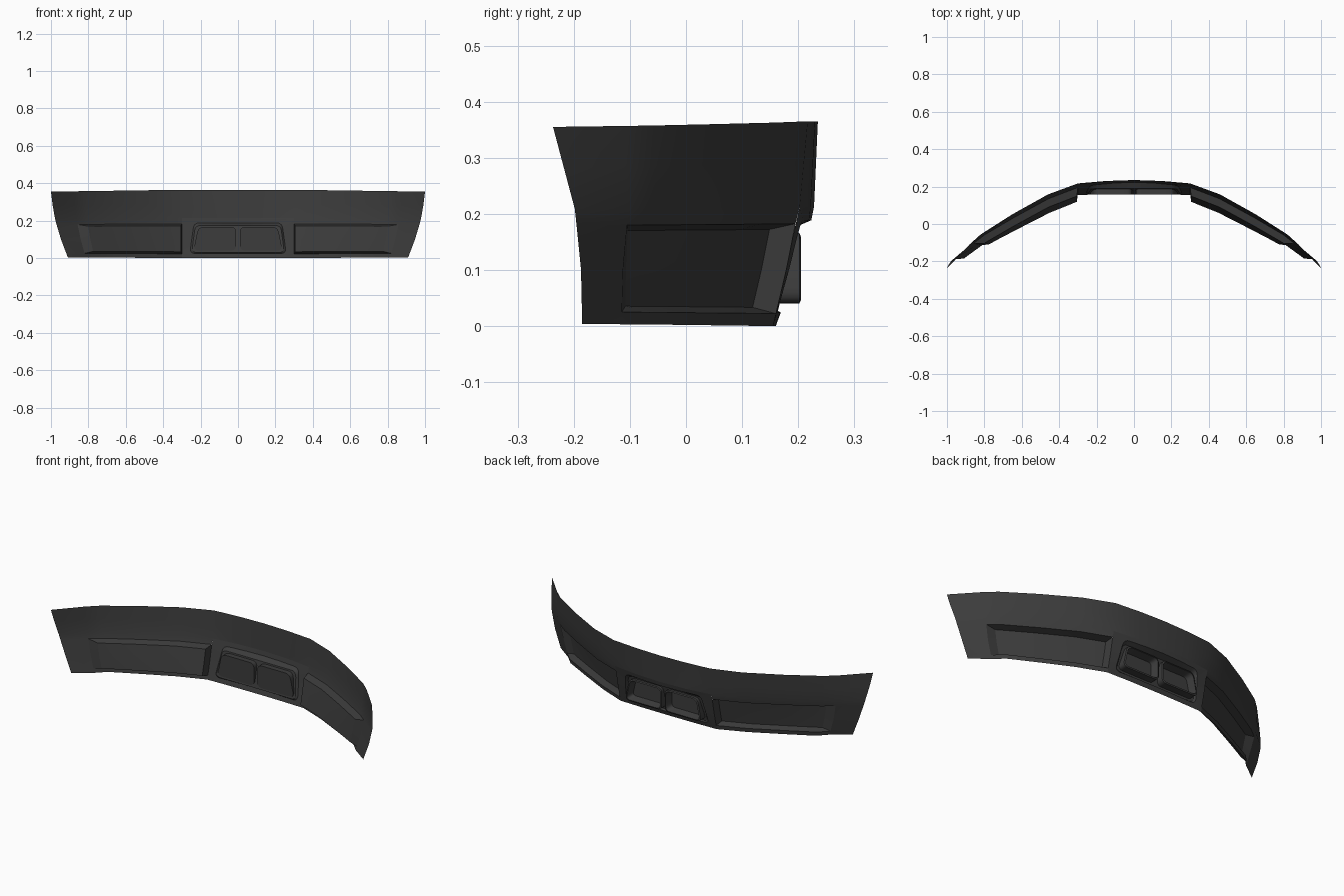
import bpy, bmesh
from mathutils import Vector

if "Cube" in bpy.data.objects:
    bpy.data.objects.remove(bpy.data.objects["Cube"])

# Stations from centre to tip, with depth (y) at top, crease and bottom heights
U = [0, .15, .3, .46, .65, .82, .88, 1]
Y_TOP = [.235, .230, .217, .158, .052, -.056, -.110, -.237]
Y_MID = [.222, .216, .195, .135, .035, -.060, -.105, -.195]
Y_LOW = [.160, .159, .155, .095, .010, -.065, -.115, -.185]
ROWS = [0, .022, .1, .18, .21, .285, .36]


def lerp(x, xs, ys):
    for i in range(len(xs) - 1):
        if x <= xs[i + 1]:
            t = (x - xs[i]) / (xs[i + 1] - xs[i])
            return ys[i] + t * (ys[i + 1] - ys[i])
    return ys[-1]


def skin(u, z):
    """Point on the bumper surface at station u and height z."""
    a = abs(u)
    width = lerp(z, [0, .1, .18, .21, .285, .36], [.91, .947, .97, .978, .991, 1])
    x = u * (1 - (1 - width) * max(0, (a - .3) / .7))
    top, mid, low = (lerp(a, U, c) for c in (Y_TOP, Y_MID, Y_LOW))
    y = lerp(z, [0, .1, .18, .21, .36],
             [low, low + (mid - low) * (.6 - .55 * max(0, a - .3)), mid,
              mid + (top - mid) * .17 + .004, top])
    tip = max(0, a - .3) / .7
    return Vector((x, y, z + lerp(z, [0, .36], [.004 * tip, .005 - .01 * tip])))


def finish(bm, name, angle=30):
    bmesh.ops.remove_doubles(bm, verts=bm.verts, dist=.0002)
    bmesh.ops.recalc_face_normals(bm, faces=bm.faces)
    if sum(f.normal.y * f.calc_area() for f in bm.faces) < 0:
        bmesh.ops.reverse_faces(bm, faces=bm.faces)
    me = bpy.data.meshes.new(name)
    bm.to_mesh(me)
    bm.free()
    ob = bpy.data.objects.new(name, me)
    bpy.context.collection.objects.link(ob)
    bpy.ops.object.select_all(action='DESELECT')
    ob.select_set(True)
    bpy.context.view_layer.objects.active = ob
    bpy.ops.object.shade_smooth_by_angle(angle=angle * 3.14159 / 180)
    return ob


def quad(bm, pts):
    bm.faces.new([bm.verts.new(p) for p in pts])


def ring(corners, radii, arc=5, k=3):
    """Polygon in x/z with rounded corners and evenly divided edges."""
    c = [Vector(p) for p in corners]
    arcs = []
    for i, p in enumerate(c):
        a = p + (c[i - 1] - p).normalized() * radii[i]
        b = p + (c[(i + 1) % 4] - p).normalized() * radii[i]
        ts = [j / arc for j in range(arc + 1)]
        arcs.append([a * (1 - t) ** 2 + p * 2 * t * (1 - t) + b * t * t for t in ts])
    out = []
    for i, a in enumerate(arcs):
        n = arcs[(i + 1) % 4][0]
        out += a + [a[-1].lerp(n, j / (k + 1)) for j in range(1, k + 1)]
    return out


def strip(bm, r0, r1):
    """Joins two rings of equal count."""
    a = [bm.verts.new(p) for p in r0]
    b = [bm.verts.new(p) for p in r1]
    n = len(a)
    for i in range(n):
        j = (i + 1) % n
        bm.faces.new((a[i], a[j], b[j], b[i]))
    bmesh.ops.remove_doubles(bm, verts=bm.verts, dist=.0002)


def trapezoid(top, bottom, z0, z1):
    return [(-bottom, z0), (bottom, z0), (top, z1), (-top, z1)]


# Main skin, leaving out the side pockets and the exhaust opening
bm = bmesh.new()
for s in (1, -1):
    for i in range(len(U) - 1):
        for j in range(len(ROWS) - 1):
            pocket = .3 <= U[i] < .88 and .022 <= ROWS[j] < .18
            opening = U[i] < .3 and ROWS[j] < .21
            if not (pocket or opening):
                quad(bm, [skin(s * u, z) for u, z in (
                    (U[i], ROWS[j]), (U[i + 1], ROWS[j]),
                    (U[i + 1], ROWS[j + 1]), (U[i], ROWS[j + 1]))])
finish(bm, "bumper_skin")

# Side pockets: recessed floor with walls all round
PU = [.3, .46, .65, .82, .88]
FU = [.306, .46, .65, .77, .822]
PZ, FZ = [.022, .1, .18], [.033, .1, .17]


def floor_point(u, z):
    return skin(u, z) + Vector((0, -.042, 0))


for s, side in ((1, "right"), (-1, "left")):
    bm = bmesh.new()
    for i in range(4):
        for j in range(2):
            quad(bm, [floor_point(s * FU[a], FZ[b]) for a, b in
                      ((i, j), (i + 1, j), (i + 1, j + 1), (i, j + 1))])
    loop = ([(i, 0) for i in range(5)] + [(4, 1), (4, 2)]
            + [(i, 2) for i in (3, 2, 1, 0)] + [(0, 1)])
    strip(bm, [skin(s * PU[a], PZ[b]) for a, b in loop],
          [floor_point(s * FU[a], FZ[b]) for a, b in loop])
    finish(bm, "side_pocket_" + side, 20)

# Surround of the exhaust opening and its sloped recess wall
bm = bmesh.new()
outer = ring(trapezoid(.3, .3, 0, .21), [0] * 4)
hole = ring(trapezoid(.235, .258, .024, .186), [.03] * 4)
inner = ring(trapezoid(.228, .248, .03, .174), [.028] * 4)


def panel_y(z):
    return lerp(z, [.02, .18], [.156, .190])


strip(bm, [skin(p.x, p.y) for p in outer], [skin(p.x, p.y) for p in hole])
strip(bm, [skin(p.x, p.y) for p in hole],
      [Vector((p.x, panel_y(p.y), p.y)) for p in inner])
finish(bm, "exhaust_surround")

# Recess panel halves and the hollow exhaust tips standing in them
for s, side in ((1, "right"), (-1, "left")):
    def place(pts, y=None):
        return [Vector((s * p.x, panel_y(p.y) if y is None else y, p.y)) for p in pts]

    half = ring([(0, .03), (.248, .03), (.228, .174), (0, .174)], [0, .028, .028, 0])
    tip = ring([(.010, .040), (.238, .040), (.212, .166), (.010, .166)], [.03] * 4)
    lip = ring([(.017, .047), (.229, .047), (.205, .159), (.017, .159)], [.025] * 4)
    cup = ring([(.028, .058), (.216, .058), (.195, .148), (.028, .148)], [.022] * 4)

    bm = bmesh.new()
    strip(bm, place(half), place(tip))
    finish(bm, "recess_panel_" + side)

    bm = bmesh.new()
    strip(bm, place(tip, .157), place(tip, .202))
    strip(bm, place(tip, .202), place(lip, .205))
    strip(bm, place(lip, .205), place(cup, .165))
    bm.faces.new([bm.verts.new(p) for p in place(cup, .165)])
    bm.faces.new([bm.verts.new(p) for p in place(tip, .157)])
    finish(bm, "exhaust_tip_" + side)

# Dark plastic colour
mat = bpy.data.materials.new("dark_plastic")
mat.diffuse_color = (.045, .045, .045, 1)
mat.use_nodes = True
mat.node_tree.nodes["Principled BSDF"].inputs["Base Color"].default_value = mat.diffuse_color
for ob in bpy.context.scene.objects:
    ob.data.materials.append(mat)
